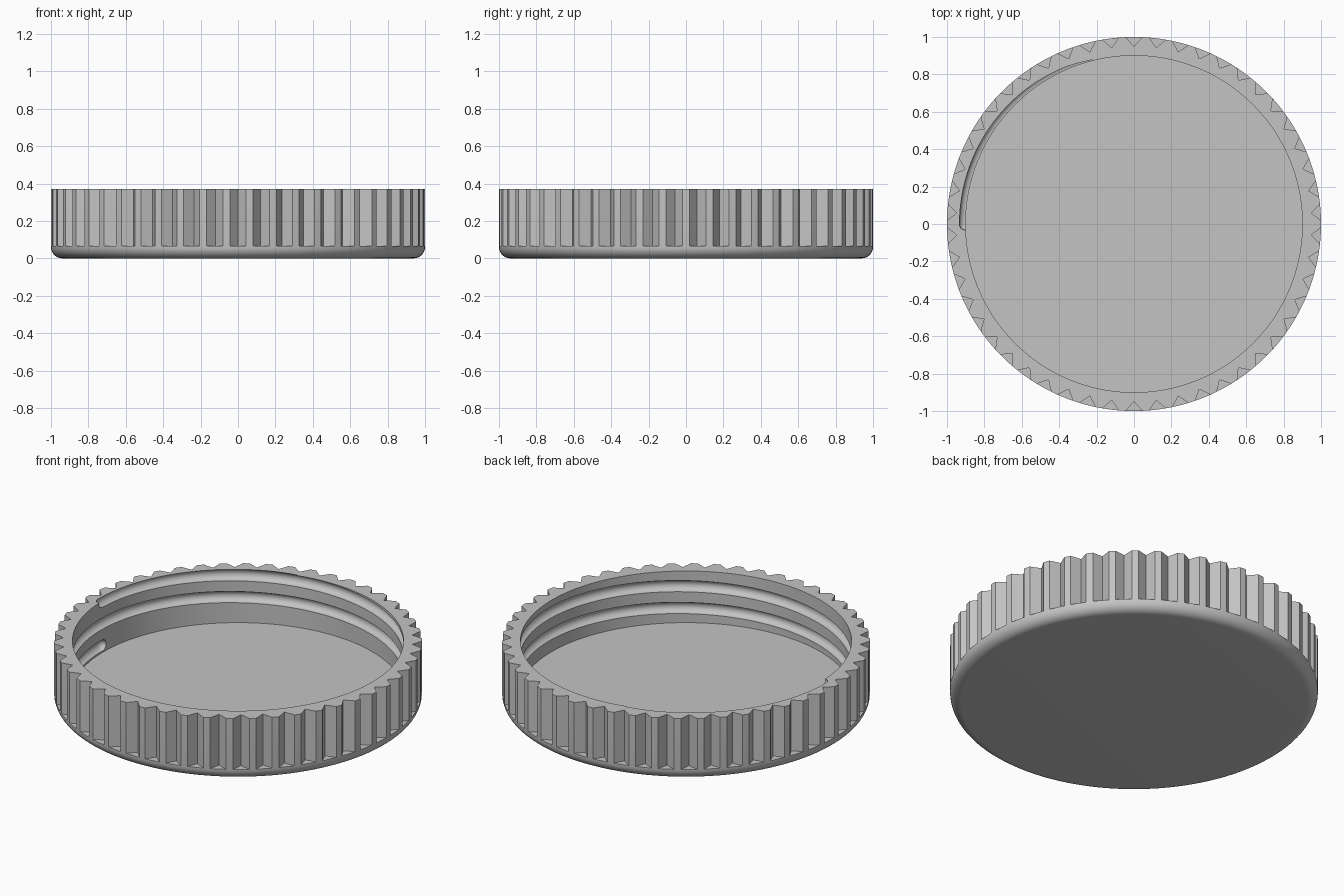
import bpy, bmesh
from math import sin, cos, pi, radians
from mathutils import Vector

cube = bpy.data.objects.get("Cube")
if cube:
    bpy.data.objects.remove(cube, do_unlink=True)

HEIGHT, FLOOR, INNER, FILLET = 0.37, 0.06, 0.90, 0.06
SEGMENTS, NOTCHES = 200, 50

grey = bpy.data.materials.new("grey_plastic")
grey.use_nodes = True
colour = (0.55, 0.55, 0.55, 1)
grey.diffuse_color = colour
grey.node_tree.nodes["Principled BSDF"].inputs["Base Color"].default_value = colour


def make_object(name, bm):
    bmesh.ops.recalc_face_normals(bm, faces=bm.faces)
    mesh = bpy.data.meshes.new(name)
    bm.to_mesh(mesh)
    bm.free()
    mesh.materials.append(grey)
    obj = bpy.data.objects.new(name, mesh)
    bpy.context.collection.objects.link(obj)
    return obj


def loft(bm, rings, caps=True):
    """Join rings of points with quads and close both ends."""
    rows = [[bm.verts.new(p) for p in ring] for ring in rings]
    n = len(rows[0])
    for a, b in zip(rows, rows[1:]):
        for i in range(n):
            j = (i + 1) % n
            bm.faces.new((a[i], a[j], b[j], b[i]))
    if caps:
        bm.faces.new(rows[0])
        bm.faces.new(rows[-1])


def polar(r, angle, z):
    return Vector((r * cos(angle), r * sin(angle), z))


# Shell: lathed cup with a rounded lower edge
profile = []
for i in range(9):
    t = i / 8 * pi / 2
    profile.append((1 - FILLET + FILLET * sin(t), FILLET * (1 - cos(t))))
profile += [(1, HEIGHT), (INNER, HEIGHT), (INNER, FLOOR)]
bm = bmesh.new()
loft(bm, [[polar(r, 2 * pi * (k + 0.5) / SEGMENTS, z) for k in range(SEGMENTS)]
          for r, z in profile])
lid = make_object("lid", bm)

# Grip notches: V-shaped prisms around the rim
bm = bmesh.new()
for k in range(NOTCHES):
    a = -pi / 2 + 2 * pi * k / NOTCHES
    out, side = polar(1, a, 0), polar(1, a + pi / 2, 0)
    tri = [out * 0.95, out * 1.05 + side * 0.09, out * 1.05 - side * 0.09]
    loft(bm, [[p + Vector((0, 0, z)) for p in tri] for z in (0.065, HEIGHT + 0.05)])
notches = make_object("notch_cutter", bm)

# Thread: two turns of round helical groove with rounded ends
TURNS, STEPS, SIDES, RADIUS = 2, 320, 20, 0.034
Z_START, PITCH, A_START = 0.102, 0.131, radians(180)


def thread_ring(angle, size):
    z = Z_START + PITCH * (angle - A_START) / (2 * pi)
    ring = []
    for s in range(SIDES):
        t = 2 * pi * (s + 0.5) / SIDES
        ring.append(polar(INNER + size * cos(t), angle, z + size * sin(t)))
    return ring


rings = []
cap = [i / 5 * pi / 2 for i in range(1, 6)]
for t in cap[:-1]:
    rings.append(thread_ring(A_START - RADIUS * cos(t) / INNER, RADIUS * sin(t)))
for i in range(STEPS + 1):
    rings.append(thread_ring(A_START + 2 * pi * TURNS * i / STEPS, RADIUS))
for t in reversed(cap[:-1]):
    rings.append(thread_ring(A_START + 2 * pi * TURNS + RADIUS * cos(t) / INNER,
                             RADIUS * sin(t)))
bm = bmesh.new()
loft(bm, rings)
thread = make_object("thread_cutter", bm)

# Cut the notches and the thread, then drop the cutters
bpy.ops.object.select_all(action="DESELECT")
bpy.context.view_layer.objects.active = lid
lid.select_set(True)
for cutter in (notches, thread):
    mod = lid.modifiers.new(cutter.name, "BOOLEAN")
    mod.operation = "DIFFERENCE"
    mod.solver = "EXACT"
    mod.object = cutter
    bpy.ops.object.modifier_apply(modifier=mod.name)
    bpy.data.objects.remove(cutter, do_unlink=True)

bpy.ops.object.shade_smooth_by_angle(angle=radians(25))
